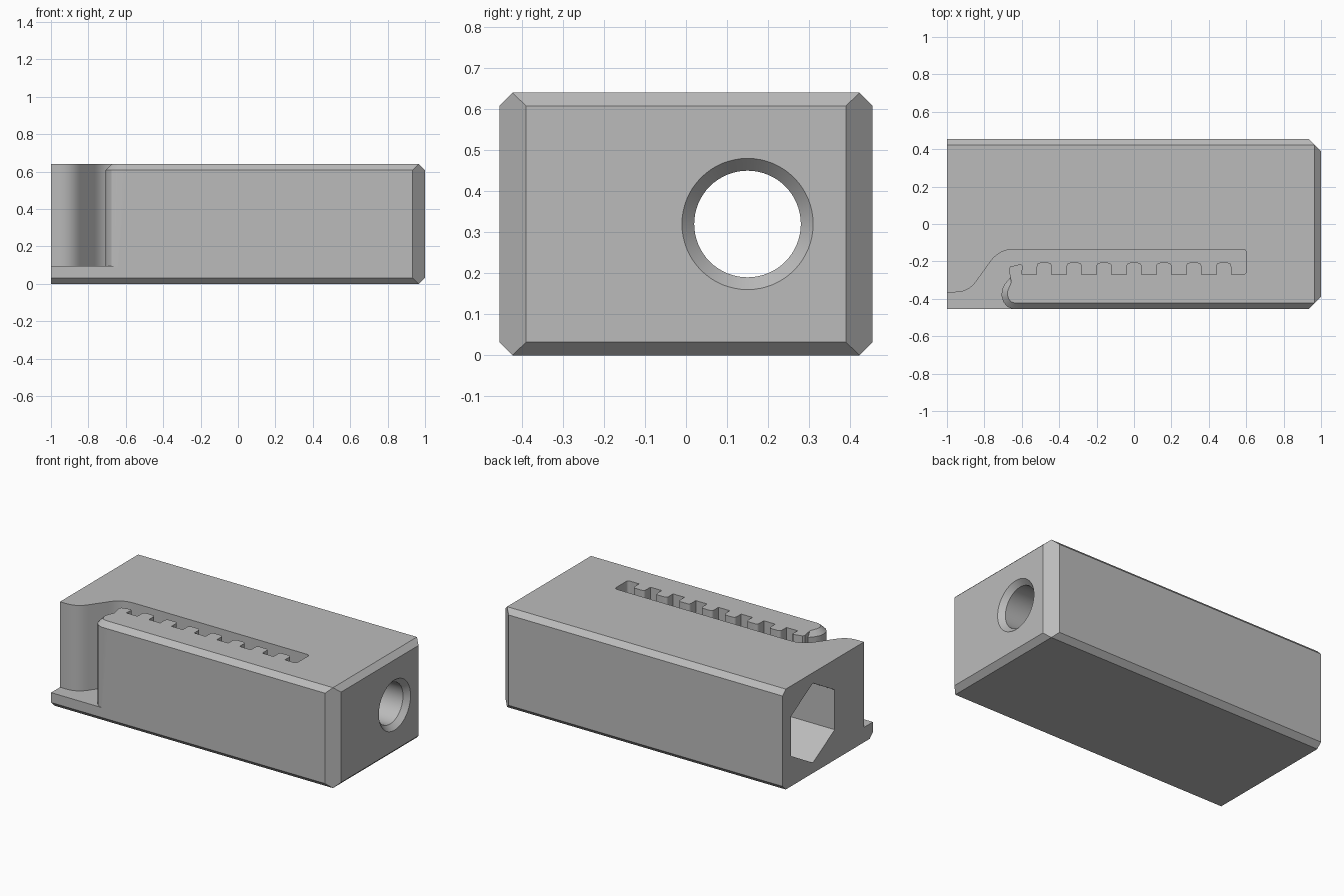
import bpy, bmesh, math
from mathutils import Vector, Matrix

cube = bpy.data.objects.get("Cube")
if cube:
    bpy.data.objects.remove(cube, do_unlink=True)

HEIGHT, FLOOR, CH = 0.64, 0.095, 0.032      # block height, pocket floor, chamfer
HOLE_Y, HOLE_Z = 0.15, 0.32                 # bore axis

grey = bpy.data.materials.new("plain grey")
grey.use_nodes = True
grey.diffuse_color = (0.5, 0.5, 0.5, 1)
grey.node_tree.nodes["Principled BSDF"].inputs["Base Color"].default_value = (0.5, 0.5, 0.5, 1)


def make(name, bm):
    bmesh.ops.recalc_face_normals(bm, faces=bm.faces)
    mesh = bpy.data.meshes.new(name)
    bm.to_mesh(mesh)
    bm.free()
    mesh.materials.append(grey)
    obj = bpy.data.objects.new(name, mesh)
    bpy.context.collection.objects.link(obj)
    return obj


def loft(name, loops):
    """Skin a stack of equal-length point loops and cap both ends."""
    bm = bmesh.new()
    rings = [[bm.verts.new(p) for p in loop] for loop in loops]
    n = len(rings[0])
    for low, high in zip(rings, rings[1:]):
        for i in range(n):
            j = (i + 1) % n
            bm.faces.new((low[i], low[j], high[j], high[i]))
    bm.faces.new(rings[0][::-1])
    bm.faces.new(rings[-1])
    return make(name, bm)


def rounded(corners, steps=6):
    """Round each (x, y, radius) corner of a closed outline."""
    out = []
    for i, (x, y, r) in enumerate(corners):
        p = Vector((x, y))
        if not r:
            out.append(p)
            continue
        a = p + (Vector(corners[i - 1][:2]) - p).normalized() * r
        b = p + (Vector(corners[(i + 1) % len(corners)][:2]) - p).normalized() * r
        for k in range(steps + 1):
            t = k / steps
            out.append(a * (1 - t) ** 2 + p * 2 * t * (1 - t) + b * t * t)
    return out


def bore(name, stations, sides, turn=0):
    """Round or polygonal bore along x from (x, radius) stations."""
    angles = [turn + math.tau * i / sides for i in range(sides)]
    return loft(name, [[(x, HOLE_Y + r * math.cos(a), HOLE_Z + r * math.sin(a))
                        for a in angles] for x, r in stations])


def combine(target, other, operation):
    mod = target.modifiers.new(operation, 'BOOLEAN')
    mod.operation, mod.solver, mod.object = operation, 'EXACT', other
    bpy.context.view_layer.objects.active = target
    bpy.ops.object.modifier_apply(modifier=mod.name)
    bpy.data.objects.remove(other, do_unlink=True)


# Chamfered block: the left end stays square, the other edges are bevelled
bm = bmesh.new()
for side in (-1, 1):
    for edge_z, mid_z in ((0, CH), (HEIGHT, HEIGHT - CH)):
        for x, y, z in ((-1, 0.455, mid_z), (-1, 0.423, edge_z),
                        (0.933, 0.455, mid_z), (1, 0.39, mid_z), (0.966, 0.423, edge_z)):
            bm.verts.new((x, side * y, z))
bmesh.ops.convex_hull(bm, input=bm.verts)
bmesh.ops.dissolve_limit(bm, angle_limit=0.01, verts=bm.verts, edges=bm.edges)
block = make("ratchet_block", bm)

# Pocket behind the toothed arm, open at the front left corner
outline = [(-1.1, -0.5, 0), (-1.1, -0.365, 0), (-0.885, -0.365, 0.07),
           (-0.72, -0.135, 0.08), (0.6, -0.135, 0.02), (0.6, -0.27, 0.02)]
for i in range(7):
    right = 0.52 - 0.16 * i
    outline += [(right, -0.27, 0), (right, -0.207, 0.02),
                (right - 0.08, -0.207, 0.02), (right - 0.08, -0.27, 0)]
outline += [(-0.6, -0.27, 0), (-0.6, -0.5, 0)]
flat = rounded(outline)
combine(block, loft("pocket_cutter", [[(p.x, p.y, z) for p in flat]
                                      for z in (FLOOR, 0.8)]), 'DIFFERENCE')

# Arm tip: end tooth and rounded nose with a chamfer around the top
tooth = [(-0.56, -0.27), (-0.6, -0.27), (-0.595, -0.225), (-0.605, -0.214),
         (-0.662, -0.228), (-0.67, -0.24)]
nose = [(-0.661, -0.285), (-0.69, -0.32), (-0.706, -0.352), (-0.708, -0.385),
        (-0.698, -0.418), (-0.677, -0.443), (-0.645, -0.455), (-0.56, -0.455)]
nose_top = [(-0.656, -0.311), (-0.667, -0.338), (-0.676, -0.36), (-0.676, -0.382),
            (-0.669, -0.402), (-0.657, -0.416), (-0.635, -0.423), (-0.56, -0.423)]
tip = loft("arm_tip", [[(x, y, z) for x, y in tooth + edge] for z, edge in
                       ((FLOOR - 0.02, nose), (HEIGHT - CH, nose), (HEIGHT, nose_top))])
combine(block, tip, 'UNION')

# Round bore with a countersunk mouth, and a hexagonal socket from the left end
combine(block, bore("bore_cutter", ((-0.2, 0.13), (0.968, 0.13), (1, 0.16), (1.1, 0.16)), 64),
        'DIFFERENCE')
combine(block, bore("socket_cutter", ((-1.1, 0.254), (0.5, 0.254)), 6, math.pi / 6),
        'DIFFERENCE')

# Smooth the curved walls, keep the edges crisp
bpy.ops.object.select_all(action='DESELECT')
block.select_set(True)
bpy.context.view_layer.objects.active = block
bpy.ops.object.shade_smooth_by_angle(angle=math.radians(25))
